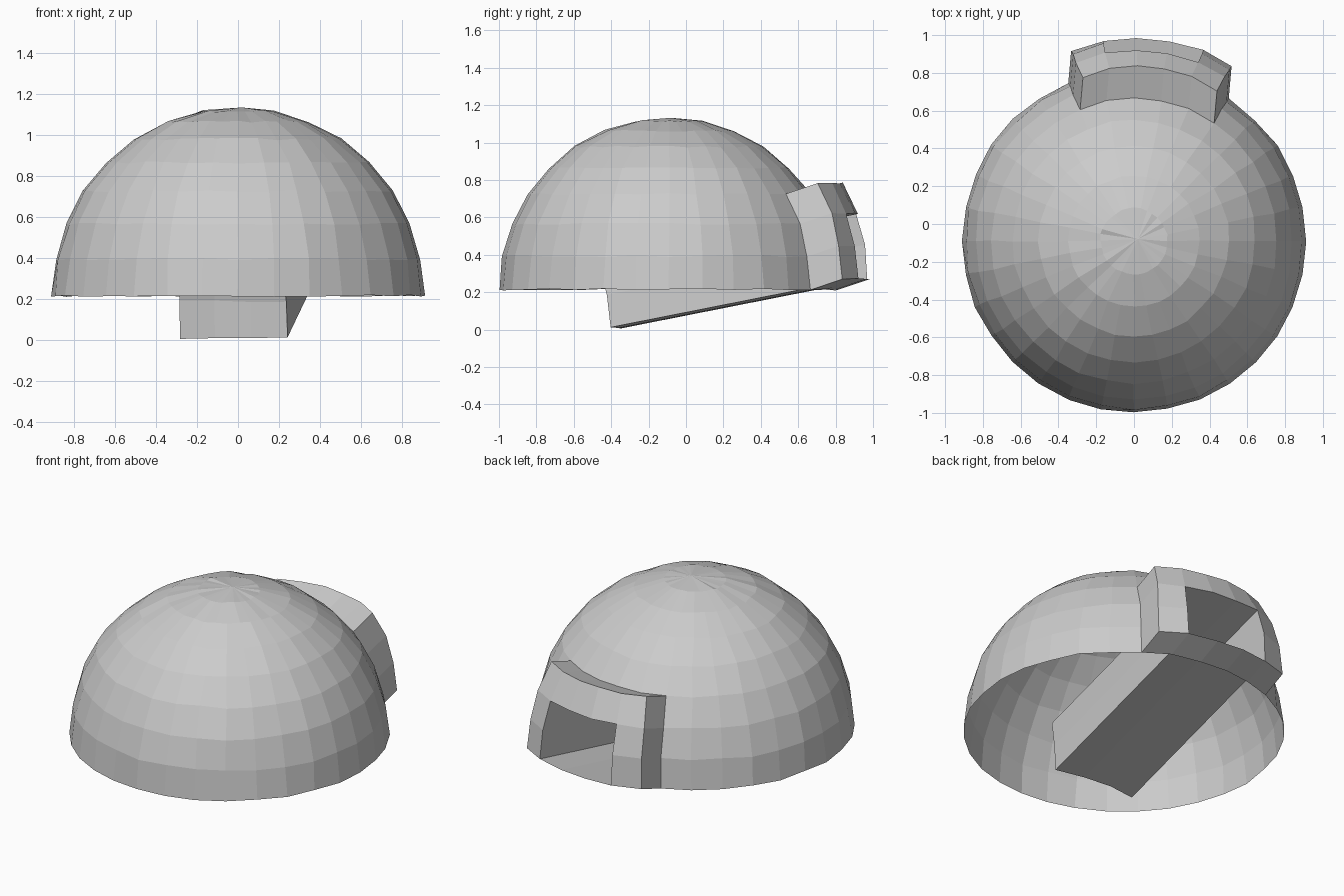
import bpy, bmesh, math, random
from mathutils import Vector

if "Cube" in bpy.data.objects:
    bpy.data.objects.remove(bpy.data.objects["Cube"])

random.seed(4)
SEGS, RINGS, R = 32, 8, 0.908
CENTRE = Vector((0, -0.09, 0.215))

bm = bmesh.new()


def ring_point(seg, ring):
    # angle is measured from +y (the doorway side) towards +x
    a, e = seg * math.tau / SEGS, ring * math.pi / 2 / RINGS
    jitter = Vector([random.uniform(-0.005, 0.005) for _ in range(3)])
    return CENTRE + jitter + Vector((R * math.cos(e) * math.sin(a),
                                     R * math.cos(e) * math.cos(a),
                                     0.918 * math.sin(e)))


def push(faces, shift):
    """Extrude a patch of faces by a vector, returning the moved faces."""
    patch, copy, moved = set(faces), {}, []
    for f in faces:
        for v in f.verts:
            if v not in copy:
                copy[v] = bm.verts.new(v.co + shift)
    for f in faces:
        moved.append(bm.faces.new([copy[v] for v in f.verts]))
        for loop in f.loops:
            if sum(g in patch for g in loop.edge.link_faces) == 1:
                a, b = loop.vert, loop.link_loop_next.vert
                walls.append((a, b, copy[b], copy[a]))
    for w in walls:
        bm.faces.new(w)
    walls.clear()
    bmesh.ops.delete(bm, geom=faces, context='FACES')
    return moved


walls = []

# Open half-dome of slightly uneven blocks
grid = [[bm.verts.new(ring_point(s, r)) for s in range(SEGS)] for r in range(RINGS)]
top = bm.verts.new(CENTRE + Vector((0.02, 0.01, 0.918)))
cell = {}
for r in range(RINGS):
    for s in range(SEGS):
        n = (s + 1) % SEGS
        if r < RINGS - 1:
            cell[s, r] = bm.faces.new((grid[r][n], grid[r][s], grid[r + 1][s], grid[r + 1][n]))
        else:
            bm.faces.new((grid[r][n], grid[r][s], top))

# Porch block: five columns by three courses pushed outwards
keys = [(s, r) for r in range(3) for s in range(-2, 3)]
porch = push([cell[s % SEGS, r] for s, r in keys], Vector((0.015, 0.17, 0.057)))

# Doorway: middle columns of the two lower courses sunk into a sloping tunnel
door = [f for f, (s, r) in zip(porch, keys) if r < 2 and -1 <= s <= 1]
push(door, Vector((-0.125, -1.325, -0.262)))

mesh = bpy.data.meshes.new("snow_dome")
bm.to_mesh(mesh)
bm.free()
obj = bpy.data.objects.new("snow_dome_with_entrance", mesh)
bpy.context.collection.objects.link(obj)
